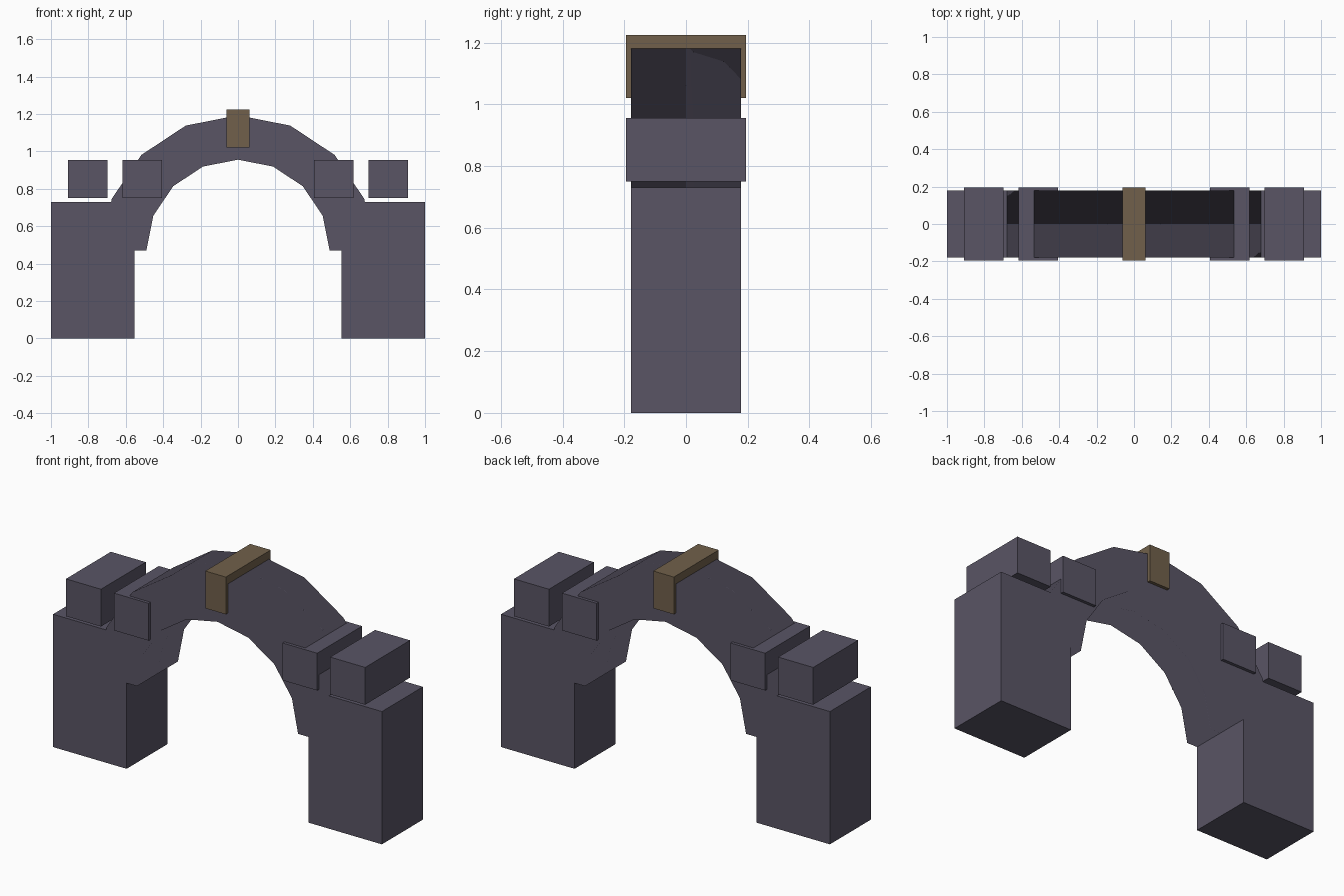
import bpy, bmesh, math

if "Cube" in bpy.data.objects:
    bpy.data.objects.remove(bpy.data.objects["Cube"])


def material(name, rgb):
    m = bpy.data.materials.new(name)
    m.diffuse_color = (*rgb, 1)
    m.use_nodes = True
    m.node_tree.nodes["Principled BSDF"].inputs["Base Color"].default_value = m.diffuse_color
    return m


STONE = material("dark_stone", (0.10, 0.09, 0.13))
BRONZE = material("bronze_stone", (0.165, 0.118, 0.07))


def finish(name, bm, mat):
    bmesh.ops.recalc_face_normals(bm, faces=bm.faces)
    mesh = bpy.data.meshes.new(name)
    bm.to_mesh(mesh)
    bm.free()
    mesh.materials.append(mat)
    ob = bpy.data.objects.new(name, mesh)
    bpy.context.collection.objects.link(ob)
    return ob


def box(name, x0, x1, half_y, z0, z1, mat):
    bm = bmesh.new()
    bmesh.ops.create_cube(bm, size=1)
    for v in bm.verts:
        v.co.x = x0 if v.co.x < 0 else x1
        v.co.y = math.copysign(half_y, v.co.y)
        v.co.z = z0 if v.co.z < 0 else z1
    return finish(name, bm, mat)


def arc(rx, rz, cz, steps=8):
    return [(rx * math.cos(math.pi * i / steps), cz + rz * math.sin(math.pi * i / steps))
            for i in range(steps + 1)]


# piers and the blocks above them, on both sides
for side, s in (("left", -1), ("right", 1)):
    for part, a, b, y, z0, z1 in (("pier", 0.553, 1.0, 0.178, 0, 0.73),
                                  ("outer_block", 0.697, 0.91, 0.195, 0.75, 0.955),
                                  ("inner_block", 0.407, 0.618, 0.195, 0.75, 0.955)):
        box(f"{side}_{part}", min(s * a, s * b), max(s * a, s * b), y, z0, z1, STONE)

# arch ring: half-ring profile pushed through the depth
bm = bmesh.new()
profile = arc(0.73, 0.722, 0.471) + arc(0.49, 0.485, 0.471)[::-1]
face = bm.faces.new([bm.verts.new((x, -0.178, z)) for x, z in profile])
ext = bmesh.ops.extrude_face_region(bm, geom=[face], use_keep_orig=True)
for v in ext["geom"]:
    if isinstance(v, bmesh.types.BMVert):
        v.co.y = 0.178
for f in bm.faces:
    f.smooth = True
arch = finish("arch", bm, STONE)
# shading follows the large front and back faces
wn = arch.modifiers.new("face_weighted_shading", 'WEIGHTED_NORMAL')
wn.mode = 'FACE_AREA'
wn.weight = 100

# keystone
box("keystone", -0.0625, 0.0625, 0.195, 1.02, 1.225, BRONZE)
